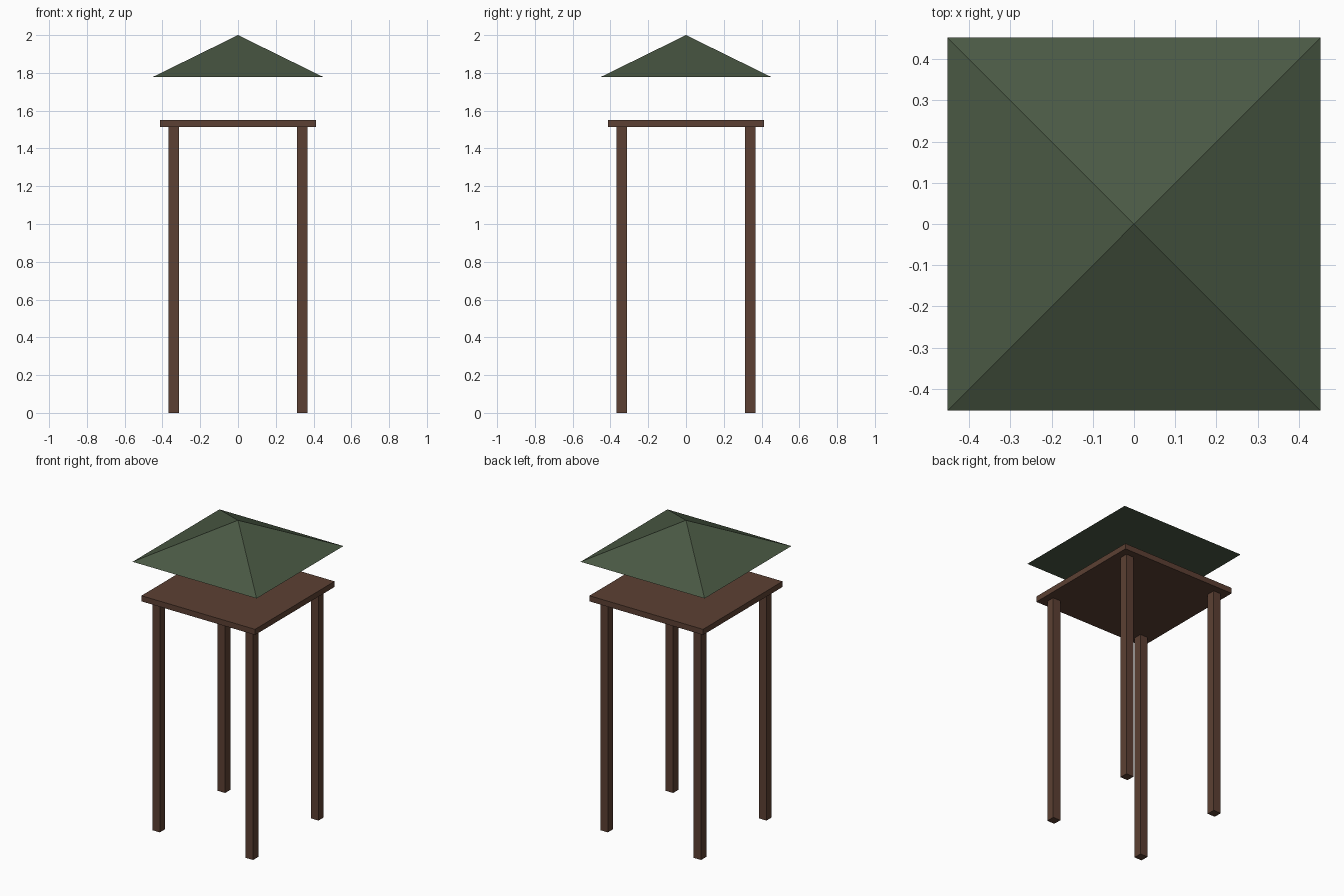
import bpy
from math import pi, sqrt

if "Cube" in bpy.data.objects:
    bpy.data.objects.remove(bpy.data.objects["Cube"])


def material(name, color):
    m = bpy.data.materials.new(name)
    m.diffuse_color = (*color, 1)
    m.use_nodes = True
    m.node_tree.nodes["Principled BSDF"].inputs["Base Color"].default_value = m.diffuse_color
    return m


wood = material("brown_wood", (0.107, 0.051, 0.033))
green = material("green_roof", (0.069, 0.100, 0.058))


def box(name, x, y, z0, z1, width):
    bpy.ops.mesh.primitive_cube_add(size=1, location=(x, y, (z0 + z1) / 2))
    o = bpy.context.object
    o.name = name
    o.scale = (width, width, z1 - z0)
    bpy.ops.object.transform_apply(location=False, rotation=False, scale=True)
    o.data.materials.append(wood)
    return o


# Four corner posts
SLAB_BOTTOM, SLAB_TOP = 1.513, 1.55
for y, row in ((-0.34, "front"), (0.34, "back")):
    for x, side in ((-0.34, "left"), (0.34, "right")):
        box(f"{row}_{side}_post", x, y, 0, SLAB_BOTTOM, 0.055)

# Square platform on the posts
box("platform", 0, 0, SLAB_BOTTOM, SLAB_TOP, 0.828)

# Floating pyramid roof, closed underneath
EAVE, APEX, HALF = 1.778, 2.0, 0.452
bpy.ops.mesh.primitive_cone_add(
    vertices=4, radius1=HALF * sqrt(2), radius2=0, depth=APEX - EAVE,
    location=(0, 0, (EAVE + APEX) / 2), rotation=(0, 0, pi / 4))
roof = bpy.context.object
roof.name = "roof"
bpy.ops.object.transform_apply(location=False, rotation=True, scale=False)
roof.data.materials.append(green)
